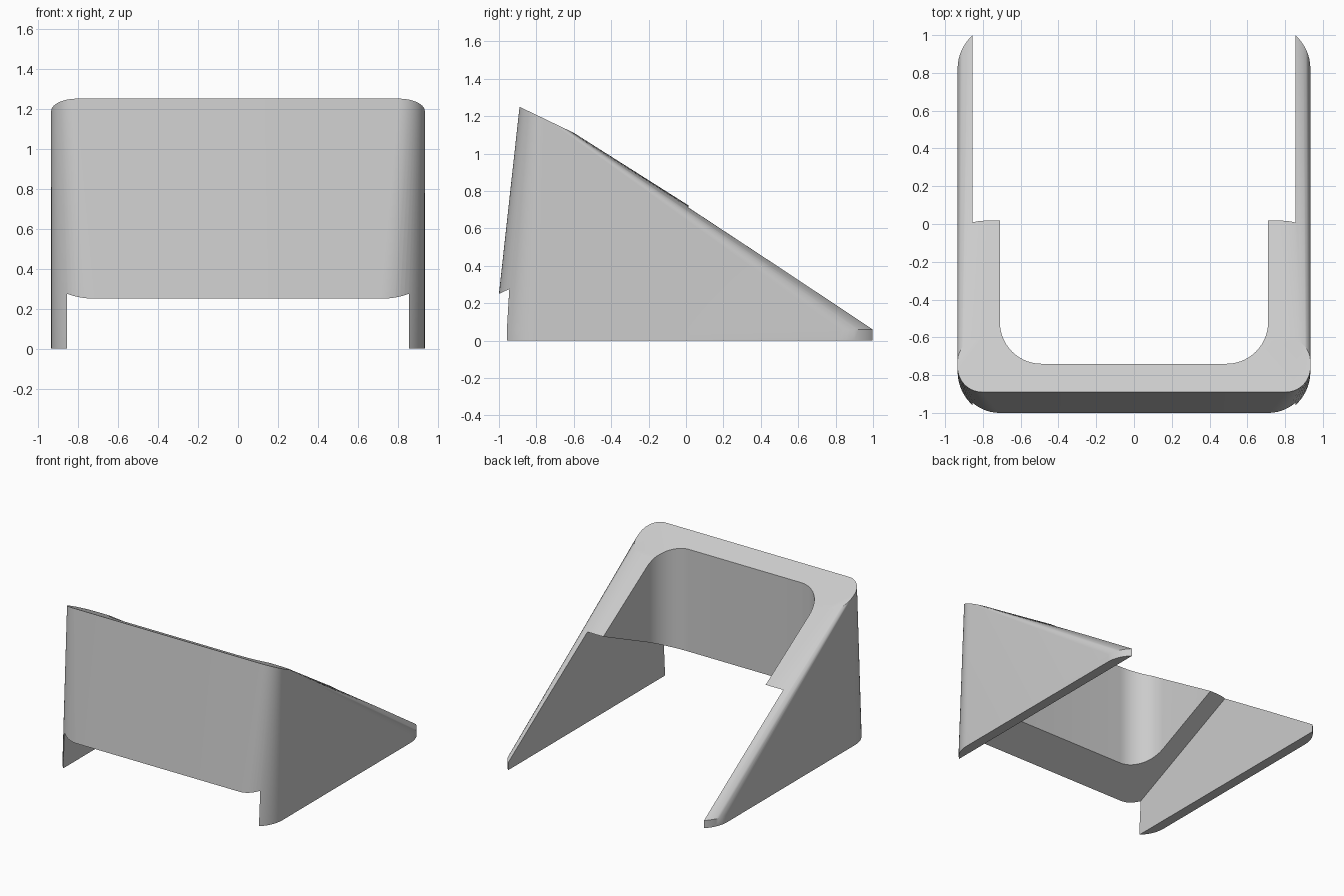
import bpy, bmesh
from math import cos, sin, pi, radians

SEG = 14            # segments per rounded corner
HALF_W = 0.934      # half width of the shell

if "Cube" in bpy.data.objects:
    bpy.data.objects.remove(bpy.data.objects["Cube"], do_unlink=True)


def rounded_ring(half_w, y0, y1, r, height):
    """Rounded rectangle loop, z given by a function of y."""
    pts = []
    corners = [(half_w - r, y1 - r), (r - half_w, y1 - r),
               (r - half_w, y0 + r), (half_w - r, y0 + r)]
    for i, (cx, cy) in enumerate(corners):
        for k in range(SEG + 1):
            a = (i + k / SEG) * pi / 2
            y = cy + r * sin(a)
            pts.append((cx + r * cos(a), y, height(y)))
    return pts


def loft(name, rings):
    """Closed solid through a stack of matching rings."""
    bm = bmesh.new()
    loops = [[bm.verts.new(p) for p in ring] for ring in rings]
    for low, up in zip(loops, loops[1:]):
        n = len(low)
        for i in range(n):
            j = (i + 1) % n
            bm.faces.new((low[i], low[j], up[j], up[i]))
    bm.faces.new(loops[0][::-1])
    bm.faces.new(loops[-1])
    bmesh.ops.recalc_face_normals(bm, faces=bm.faces)
    mesh = bpy.data.meshes.new(name)
    bm.to_mesh(mesh)
    bm.free()
    obj = bpy.data.objects.new(name, mesh)
    bpy.context.collection.objects.link(obj)
    return obj


def cut(target, cutter):
    """Subtract the cutter for good and discard it."""
    cutter.hide_render = True
    mod = target.modifiers.new("cut", 'BOOLEAN')
    mod.operation = 'DIFFERENCE'
    mod.solver = 'EXACT'
    mod.object = cutter
    bpy.ops.object.select_all(action='DESELECT')
    bpy.context.view_layer.objects.active = target
    target.select_set(True)
    bpy.ops.object.modifier_apply(modifier=mod.name)
    bpy.data.objects.remove(cutter, do_unlink=True)


# Wedge shell: low skirt, then a loft up to the small sloping top
shell = loft("wedge_shell", [
    rounded_ring(HALF_W, -1.021, 1.061, 0.24, lambda y: 0),
    rounded_ring(HALF_W, -1.021, 1.061, 0.24, lambda y: 0.06),
    rounded_ring(HALF_W, -0.89, -0.6, 0.13, lambda y: 1.25 - 0.48 * (y + 0.89)),
])

# Rounded opening through the top, open at the back
cut(shell, loft("opening_cutter", [
    rounded_ring(0.71, -0.74, 2, 0.22, lambda y: -1),
    rounded_ring(0.71, -0.74, 2, 0.22, lambda y: 2),
]))

# Space under the sloping underside, leaving thin side panels
ramp = lambda y: 0.25 + 0.461 * (y + 1)
profile = [(-2, -1), (2, -1), (2, ramp(2)), (-2, ramp(-2))]
cut(shell, loft("underside_cutter", [[(x, y, z) for y, z in profile]
                                     for x in (-0.856, 0.856)]))

# Plain grey finish
grey = bpy.data.materials.new("light_grey")
grey.use_nodes = True
colour = (0.6, 0.6, 0.6, 1)
grey.diffuse_color = colour
grey.node_tree.nodes["Principled BSDF"].inputs["Base Color"].default_value = colour
shell.data.materials.clear()
shell.data.materials.append(grey)
bpy.ops.object.shade_smooth_by_angle(angle=radians(30))
